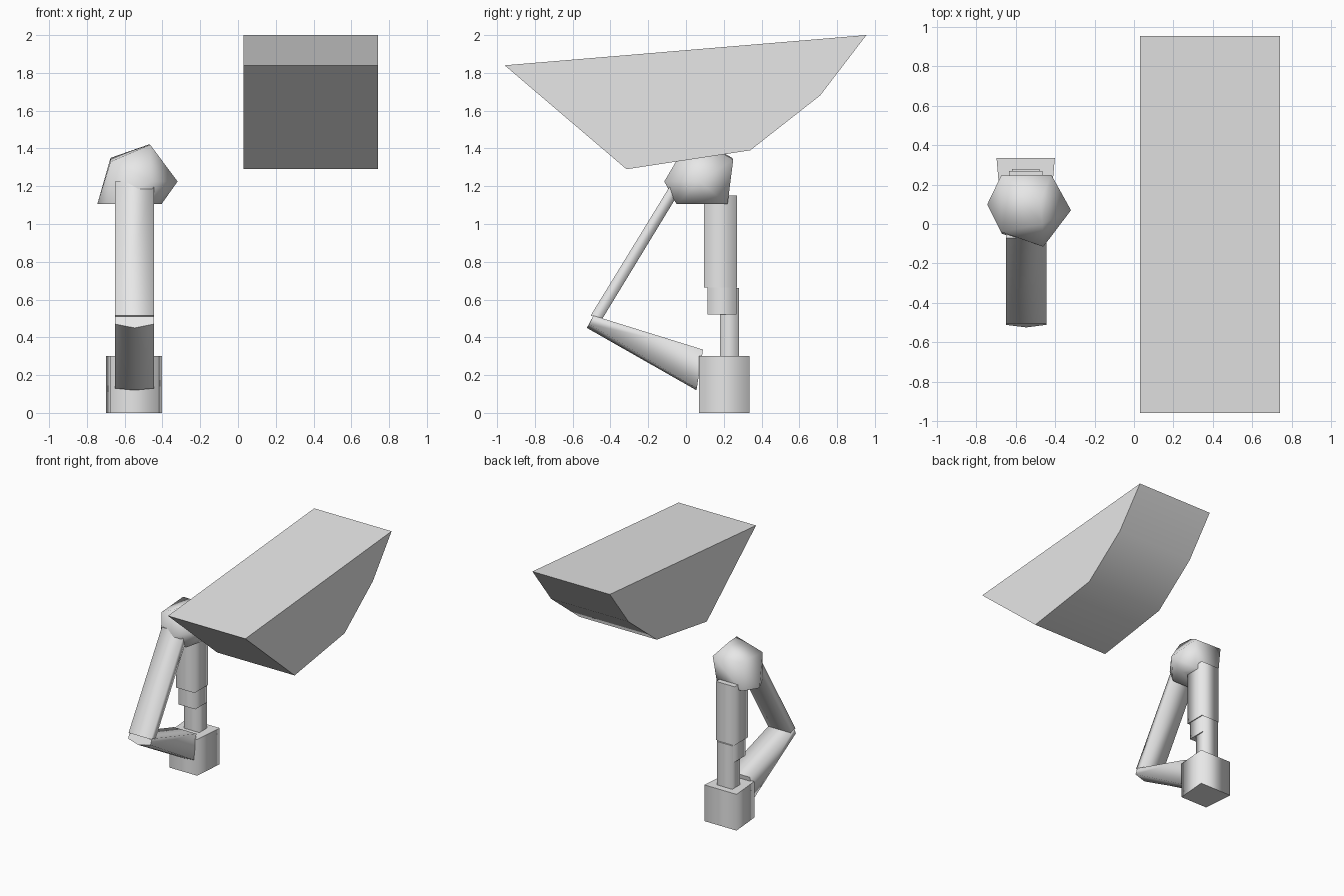
import bpy
import bmesh
import math

cube = bpy.data.objects.get("Cube")
if cube:
    bpy.data.objects.remove(cube, do_unlink=True)

grey = bpy.data.materials.new("plain_grey")
grey.use_nodes = True
grey.diffuse_color = (0.8, 0.8, 0.8, 1)
grey.node_tree.nodes["Principled BSDF"].inputs["Base Color"].default_value = (0.8, 0.8, 0.8, 1)


def finish(name, bm):
    bmesh.ops.recalc_face_normals(bm, faces=bm.faces)
    mesh = bpy.data.meshes.new(name)
    bm.to_mesh(mesh)
    bm.free()
    mesh.materials.append(grey)
    obj = bpy.data.objects.new(name, mesh)
    bpy.context.collection.objects.link(obj)
    return obj


def loft(name, ring_a, ring_b, smooth=True):
    """Join two matching rings: soft sides, flat end caps."""
    bm = bmesh.new()
    a = [bm.verts.new(p) for p in ring_a]
    b = [bm.verts.new(p) for p in ring_b]
    n = len(a)
    bm.faces.new(a)
    bm.faces.new(b)
    for i in range(n):
        j = (i + 1) % n
        bm.faces.new((a[i], a[j], b[j], b[i])).smooth = smooth
    return finish(name, bm)


def post(name, half, y0, y1, z0, z1, flare=0.0):
    """Upright block about the leg's centre line, wider at the back by flare."""
    c = -0.55
    outline = [(c - half, y0), (c + half, y0), (c + half + flare, y1), (c - half - flare, y1)]
    return loft(name, [(x, y, z0) for x, y in outline], [(x, y, z1) for x, y in outline])


def across(front, back, ridge=None):
    """Ring across the leg's width from two side-view points, with optional ridge."""
    left, right = -0.445, -0.65
    ring = [(left, *back), (right, *back), (right, *front)]
    if ridge:
        ring.append(((left + right) / 2, *ridge))
    return ring + [(left, *front)]


# Foot and telescoping support
post("foot", 0.125, 0.07, 0.335, 0, 0.3, flare=0.023)
post("inner_post", 0.07, 0.18, 0.28, 0.28, 0.66)
post("middle_sleeve", 0.078, 0.115, 0.268, 0.52, 0.8)
post("outer_sleeve", 0.085, 0.095, 0.27, 0.665, 1.15)

# Folded links, meeting at the front joint
loft("lower_link",
     across((-0.512, 0.47), (-0.49, 0.515), (-0.525, 0.45)),
     across((0.057, 0.13), (0.09, 0.335), (0.055, 0.12)))
loft("upper_link",
     across((-0.505, 0.515), (-0.445, 0.495)),
     across((-0.07, 1.225), (-0.01, 1.21)))

# Faceted joint at the top
corners = [
    (-0.745, 0.10, 1.105), (-0.67, -0.05, 1.105), (-0.44, -0.05, 1.105),
    (-0.405, 0.10, 1.105), (-0.44, 0.22, 1.105), (-0.67, 0.22, 1.105),
    (-0.46, -0.115, 1.225), (-0.32, 0.07, 1.225),
    (-0.675, -0.04, 1.33), (-0.675, 0.245, 1.35), (-0.42, 0.25, 1.34),
    (-0.465, 0.0, 1.42), (-0.475, 0.12, 1.42), (-0.41, 0.02, 1.335),
]
bm = bmesh.new()
for p in corners:
    bm.verts.new(p)
bmesh.ops.convex_hull(bm, input=bm.verts)
joint = finish("top_joint", bm)
bpy.ops.object.select_all(action="DESELECT")
joint.select_set(True)
bpy.context.view_layer.objects.active = joint
bpy.ops.object.shade_smooth_by_angle(angle=math.radians(60))

# Floating wedge block
profile = [(-0.96, 1.84), (0.955, 2.0), (0.71, 1.68), (0.34, 1.39), (-0.315, 1.29)]
wedge = loft("wedge_block", [(0.03, y, z) for y, z in profile],
             [(0.74, y, z) for y, z in profile])
wedge.select_set(True)
joint.select_set(False)
bpy.context.view_layer.objects.active = wedge
bpy.ops.object.shade_smooth_by_angle(angle=math.radians(30))
